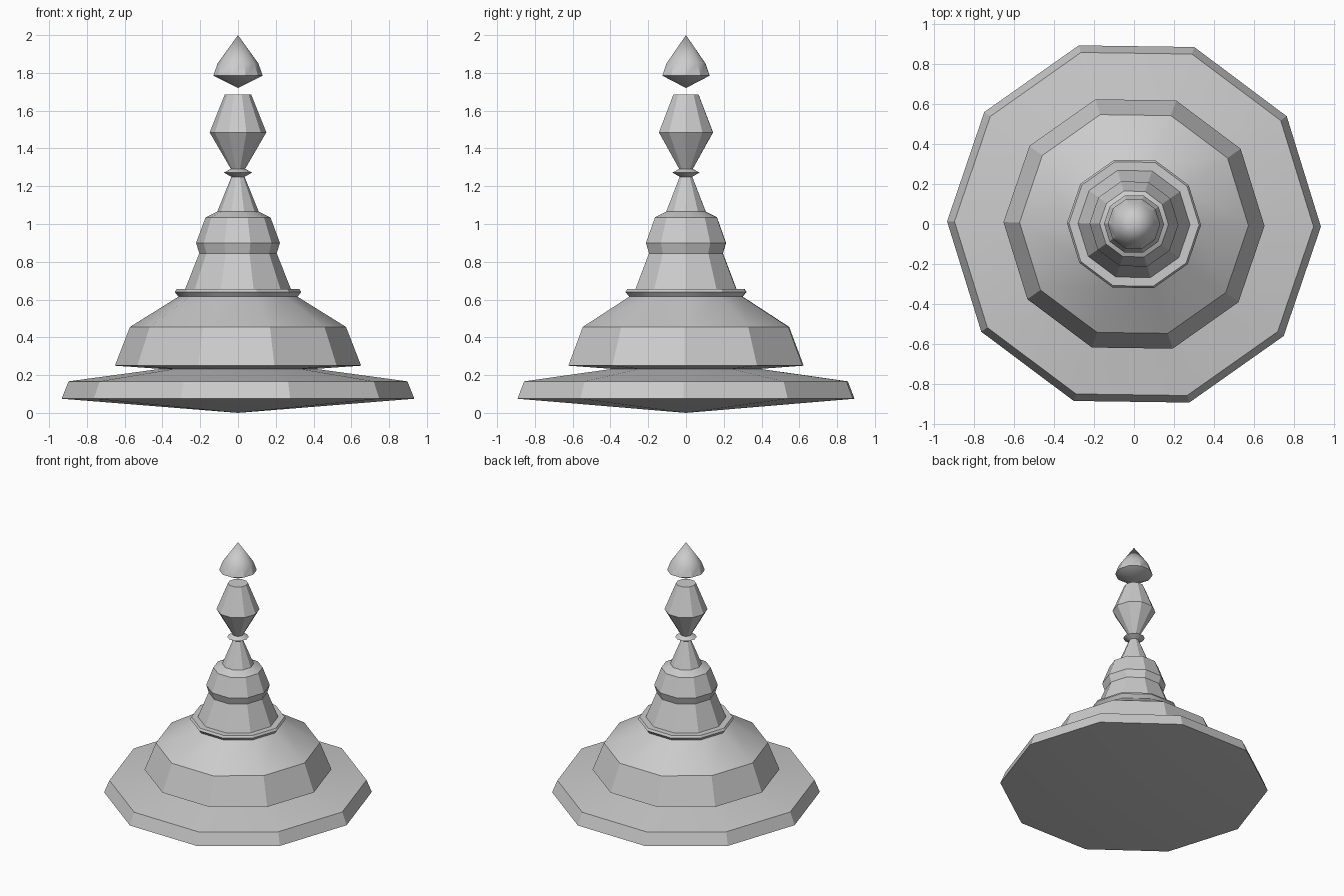
import bpy, bmesh, math

cube = bpy.data.objects.get("Cube")
if cube:
    bpy.data.objects.remove(cube)

SIDES = 10
TURN = math.radians(-0.8)

grey = bpy.data.materials.new("plain_grey")
grey.use_nodes = True
colour = (0.6, 0.6, 0.6, 1)
grey.diffuse_color = colour
grey.node_tree.nodes["Principled BSDF"].inputs["Base Color"].default_value = colour


def lathe(name, profile):
    """Turn a (radius, height) profile, listed bottom to top, into a ten-sided part."""
    bm = bmesh.new()
    rings = []
    for r, z in profile:
        if r == 0:
            rings.append([bm.verts.new((0, 0, z))] * SIDES)
            continue
        angles = [TURN + math.tau * i / SIDES for i in range(SIDES)]
        rings.append([bm.verts.new((r * math.cos(a), r * math.sin(a), z)) for a in angles])
    for low, high in zip(rings, rings[1:]):
        for i in range(SIDES):
            j = (i + 1) % SIDES
            corners = dict.fromkeys((low[i], low[j], high[j], high[i]))
            bm.faces.new(list(corners))
    mesh = bpy.data.meshes.new(name)
    bm.to_mesh(mesh)
    bm.free()
    mesh.materials.append(grey)
    obj = bpy.data.objects.new(name, mesh)
    bpy.context.collection.objects.link(obj)
    bpy.ops.object.select_all(action="DESELECT")
    obj.select_set(True)
    bpy.context.view_layer.objects.active = obj
    bpy.ops.object.shade_smooth_by_angle(angle=math.radians(30))
    return obj


# Wide base and the bell above it
lathe("base_plate", [(0, 0), (0.934, 0.075), (0.897, 0.167), (0.41, 0.233)])
lathe("bell", [(0.41, 0.233), (0.652, 0.25), (0.572, 0.455), (0.315, 0.615)])

# Collar and stepped tower
lathe("collar", [(0.315, 0.615), (0.335, 0.64), (0.325, 0.656), (0.28, 0.656)])
lathe("tower", [(0.28, 0.656), (0.205, 0.845), (0.222, 0.9), (0.172, 1.035), (0.11, 1.065)])

# Tapering neck with a thin ring
lathe("neck", [(0.11, 1.065), (0.035, 1.25)])
lathe("neck_ring", [(0.035, 1.25), (0.075, 1.272), (0.038, 1.292)])

# Spindle and floating finial
lathe("spindle", [(0.038, 1.292), (0.15, 1.485), (0.07, 1.685), (0, 1.685)])
lathe("finial", [(0, 1.72), (0.131, 1.785), (0.108, 1.85), (0, 2)])
